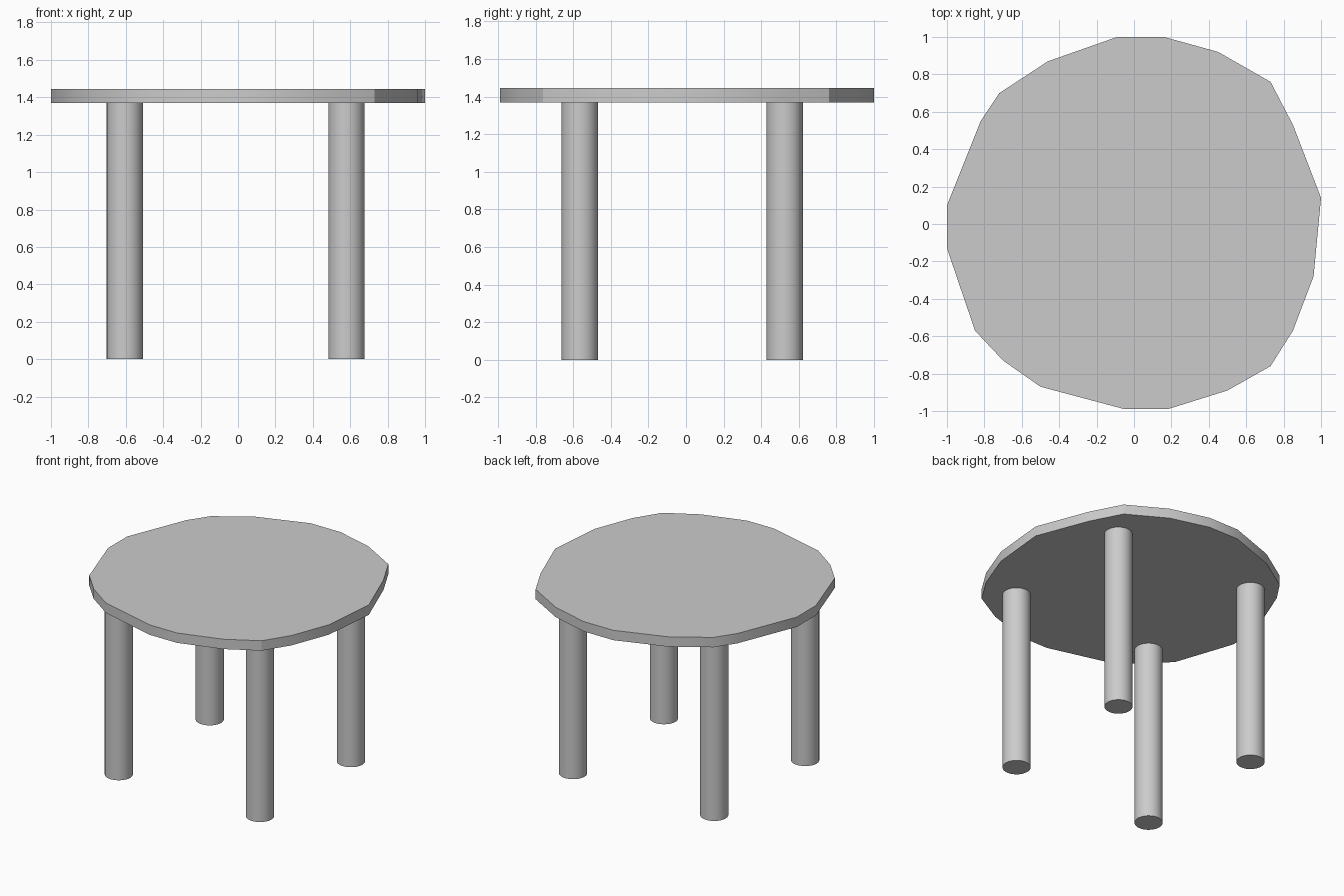
import bpy, bmesh, math

cube = bpy.data.objects.get("Cube")
if cube:
    bpy.data.objects.remove(cube, do_unlink=True)

UNDERSIDE, TOP = 1.37, 1.445
LEG_RADIUS = 0.097

grey = bpy.data.materials.new("plain grey")
grey.use_nodes = True
colour = (0.6, 0.6, 0.6, 1)
grey.diffuse_color = colour
grey.node_tree.nodes["Principled BSDF"].inputs["Base Color"].default_value = colour


def finish(obj, name, angle):
    obj.name = name
    obj.data.materials.append(grey)
    bpy.ops.object.select_all(action="DESELECT")
    obj.select_set(True)
    bpy.context.view_layer.objects.active = obj
    bpy.ops.object.shade_smooth_by_angle(angle=math.radians(angle))


# Tabletop: irregular, hand-cut round outline pulled up into a slab
outline = [(-0.09, 1.0), (0.16, 1.0), (0.45, 0.92), (0.73, 0.76), (0.85, 0.53),
           (1.0, 0.14), (0.96, -0.28), (0.85, -0.57), (0.73, -0.76), (0.5, -0.89),
           (0.18, -0.99), (-0.05, -0.99), (-0.5, -0.87), (-0.7, -0.73), (-0.85, -0.57),
           (-1.0, -0.13), (-1.0, 0.1), (-0.82, 0.55), (-0.72, 0.7), (-0.46, 0.87)]
bm = bmesh.new()
base = bm.faces.new([bm.verts.new((x, y, UNDERSIDE)) for x, y in outline])
slab = bmesh.ops.extrude_face_region(bm, geom=[base], use_keep_orig=True)
raised = [v for v in slab["geom"] if isinstance(v, bmesh.types.BMVert)]
bmesh.ops.translate(bm, verts=raised, vec=(0, 0, TOP - UNDERSIDE))
bmesh.ops.recalc_face_normals(bm, faces=bm.faces)
mesh = bpy.data.meshes.new("tabletop")
bm.to_mesh(mesh)
bm.free()
tabletop = bpy.data.objects.new("tabletop", mesh)
bpy.context.collection.objects.link(tabletop)
finish(tabletop, "tabletop", 28)

# Four round legs
for side, x in (("right", -0.605), ("left", 0.58)):
    for end, y in (("front", -0.565), ("back", 0.525)):
        bpy.ops.mesh.primitive_cylinder_add(vertices=32, radius=LEG_RADIUS, depth=UNDERSIDE,
                                            location=(x, y, UNDERSIDE / 2))
        finish(bpy.context.object, f"{end}_{side}_leg", 30)
